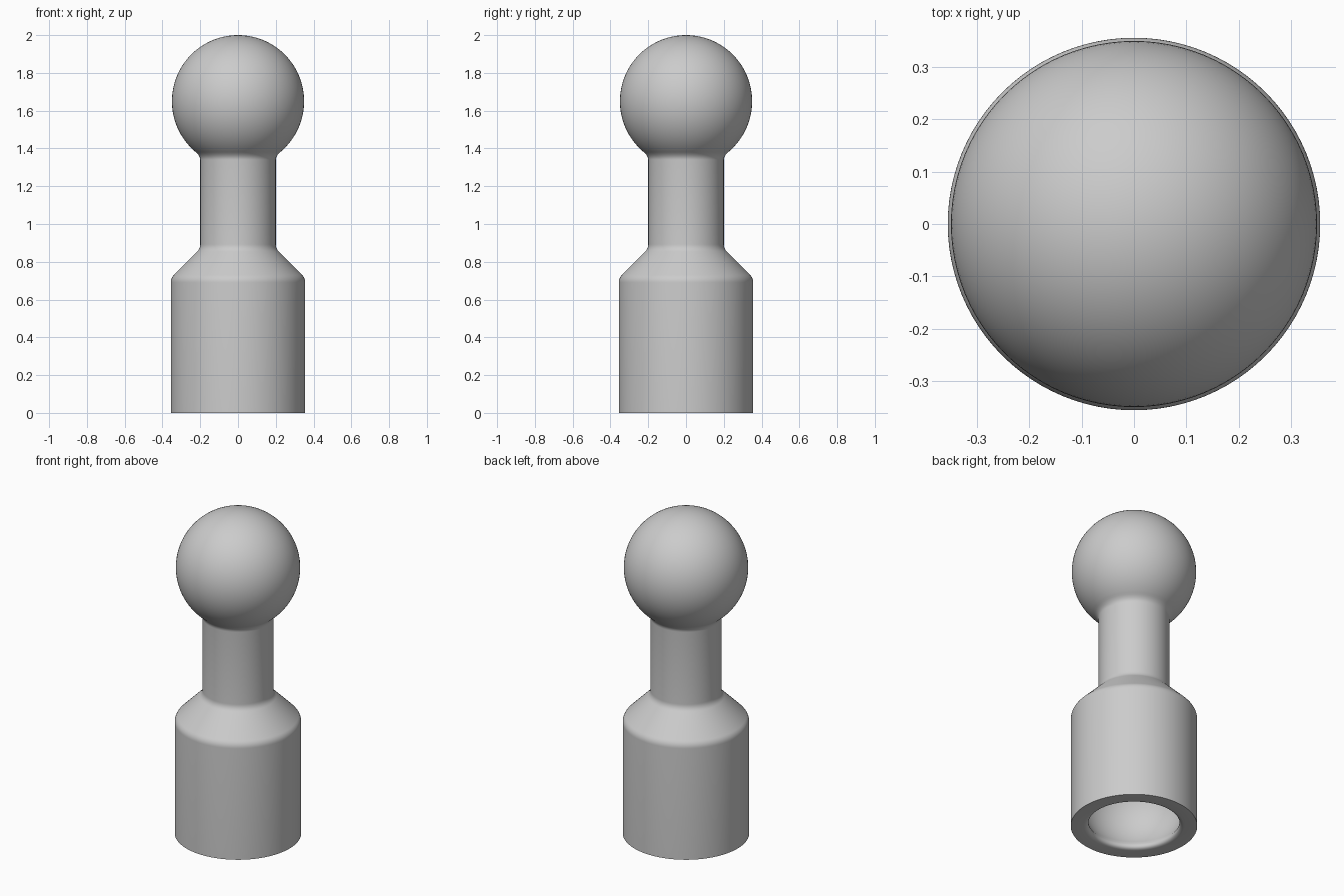
import bpy, bmesh
from math import sin, cos, pi, radians, asin

if "Cube" in bpy.data.objects:
    bpy.data.objects.remove(bpy.data.objects["Cube"], do_unlink=True)

SEGMENTS = 96


def arc(cz, radius, start, end, steps, cr=0):
    """Points on a circle; angles in degrees from the horizontal."""
    angles = [radians(start + (end - start) * i / steps) for i in range(steps + 1)]
    return [(cr + radius * cos(a), cz + radius * sin(a)) for a in angles]


def bend(a, corner, b, steps=6):
    """Rounded corner between two profile points."""
    ts = [i / steps for i in range(steps + 1)]
    return [tuple((1 - t) ** 2 * a[k] + 2 * t * (1 - t) * corner[k] + t * t * b[k]
                  for k in (0, 1)) for t in ts]


def lathe(name, profile, material):
    bm = bmesh.new()
    verts = [bm.verts.new((r, 0, z)) for r, z in profile]
    edges = [bm.edges.new(pair) for pair in zip(verts, verts[1:])]
    bmesh.ops.spin(bm, geom=verts + edges, axis=(0, 0, 1), cent=(0, 0, 0),
                   angle=2 * pi, steps=SEGMENTS, use_duplicate=False)
    bmesh.ops.remove_doubles(bm, verts=bm.verts, dist=0.0005)
    bmesh.ops.recalc_face_normals(bm, faces=bm.faces)
    mesh = bpy.data.meshes.new(name)
    bm.to_mesh(mesh)
    bm.free()
    obj = bpy.data.objects.new(name, mesh)
    bpy.context.collection.objects.link(obj)
    mesh.materials.append(material)
    bpy.ops.object.select_all(action="DESELECT")
    obj.select_set(True)
    bpy.context.view_layer.objects.active = obj
    bpy.ops.object.shade_smooth_by_angle(angle=radians(35))
    return obj


grey = bpy.data.materials.new("plain grey")
grey.use_nodes = True
colour = (0.6, 0.6, 0.6, 1)
grey.diffuse_color = colour
grey.node_tree.nodes["Principled BSDF"].inputs["Base Color"].default_value = colour

# Ball socket: hollow sphere opening through a rounded lip
BODY, NECK, BALL, BALL_Z = 0.356, 0.2, 0.35, 1.65
CAVITY, MOUTH, LIP = 0.31, 0.257, 0.03
cavity_z = LIP + (CAVITY ** 2 - MOUTH ** 2) ** 0.5
lip_angle = -asin((cavity_z - LIP) / CAVITY) * 180 / pi
socket = arc(cavity_z, CAVITY, 90, lip_angle, 24)
socket += bend((MOUTH, LIP), (MOUTH - 0.005, 0.003), (MOUTH + 0.025, 0))

# Body, sloping shoulder and neck
body = [(BODY, 0)]
body += bend((BODY, 0.69), (BODY, 0.713), (0.34, 0.73))
body += bend((0.216, 0.854), (NECK, 0.87), (NECK, 0.893))

# Ball head blended into the neck
ball = bend((NECK, 1.34), (NECK, 1.363), (0.23, 1.386))
ball += arc(BALL_Z, BALL, -47, 90, 40)

lathe("ball_socket_link", socket + body + ball, grey)
